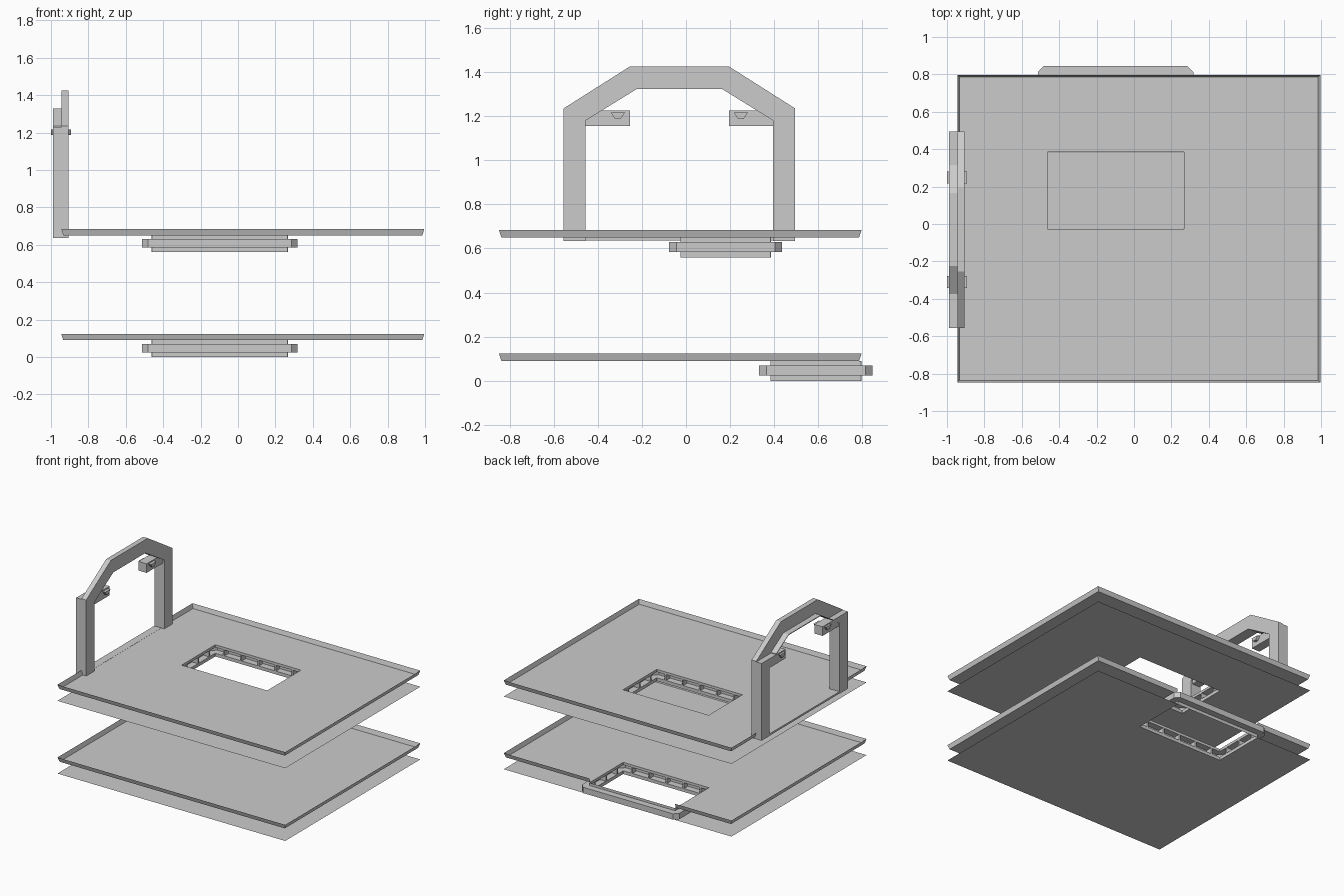
import bpy
import bmesh

cube = bpy.data.objects.get("Cube")
if cube:
    bpy.data.objects.remove(cube)

grey = bpy.data.materials.new("plain_grey")
grey.use_nodes = True
colour = (0.6, 0.6, 0.6, 1)
grey.diffuse_color = colour
grey.node_tree.nodes["Principled BSDF"].inputs["Base Color"].default_value = colour


def finish(name, bm, solid=True):
    if solid:
        bmesh.ops.recalc_face_normals(bm, faces=bm.faces[:])
    mesh = bpy.data.meshes.new(name)
    bm.to_mesh(mesh)
    bm.free()
    mesh.materials.append(grey)
    bpy.context.collection.objects.link(bpy.data.objects.new(name, mesh))


def quad(bm, *points):
    bm.faces.new([bm.verts.new(p) for p in points])


def prism(bm, profile, x0, x1):
    """Extrude a (y, z) outline along x."""
    ends = [[bm.verts.new((x, y, z)) for y, z in profile] for x in (x0, x1)]
    bm.faces.new(ends[0])
    bm.faces.new(ends[1])
    n = len(profile)
    for i in range(n):
        j = (i + 1) % n
        bm.faces.new((ends[0][i], ends[0][j], ends[1][j], ends[1][i]))


def box(bm, x0, x1, y0, y1, z0, z1):
    prism(bm, [(y0, z0), (y1, z0), (y1, z1), (y0, z1)], x0, x1)


def mirror(profile):
    return [(-0.06 - y, z) for y, z in profile]


def panel(bm, xs, ys, z, hole):
    """Flat sheet made of cells, leaving out the hole cell."""
    for i in range(len(xs) - 1):
        for j in range(len(ys) - 1):
            if (i, j) != hole:
                quad(bm, (xs[i], ys[j], z), (xs[i + 1], ys[j], z),
                     (xs[i + 1], ys[j + 1], z), (xs[i], ys[j + 1], z))


FLARE, RIM = 0.011, 0.034


def deck(prefix, xs, ys, z, hole, back_gap=(), left_gap=()):
    # floor with a rim flaring outward
    bm = bmesh.new()
    panel(bm, xs, ys, z, hole)

    def flare(x, y):
        fx = FLARE * ((x == xs[-1]) - (x == xs[0]))
        fy = FLARE * ((y == ys[-1]) - (y == ys[0]))
        return (x + fx, y + fy, z + RIM)

    def rim(a, b):
        quad(bm, (*a, z), (*b, z), flare(*b), flare(*a))

    for i in range(len(xs) - 1):
        rim((xs[i + 1], ys[0]), (xs[i], ys[0]))
        if i not in back_gap:
            rim((xs[i], ys[-1]), (xs[i + 1], ys[-1]))
    for j in range(len(ys) - 1):
        rim((xs[-1], ys[j + 1]), (xs[-1], ys[j]))
        if j not in left_gap:
            rim((xs[0], ys[j]), (xs[0], ys[j + 1]))
    bmesh.ops.remove_doubles(bm, verts=bm.verts[:], dist=0.0001)
    finish(prefix + "_floor", bm, False)

    # ceiling sheet below the floor
    bm = bmesh.new()
    wide_x = [xs[0] - FLARE, *xs[1:-1], xs[-1] + FLARE]
    wide_y = [ys[0] - FLARE, *ys[1:-1], ys[-1] + FLARE]
    panel(bm, wide_x, wide_y, z - 0.09, hole)
    bmesh.ops.remove_doubles(bm, verts=bm.verts[:], dist=0.0001)
    finish(prefix + "_ceiling", bm, False)


def hatch_frame(prefix, x0, x1, y0, y1, z):
    # channel running round the hatch, open to the inside
    bm = bmesh.new()

    def loop(out, cut, h):
        a, b, c, d = x0 - out, x1 + out, y0 - out, y1 + out
        pts = [(a + cut, c), (b - cut, c), (b, c + cut), (b, d - cut),
               (b - cut, d), (a + cut, d), (a, d - cut), (a, c + cut)]
        return [bm.verts.new((x, y, z + h)) for x, y in pts]

    rings = [loop(*r) for r in ((0, 0.002, 0.09), (0, 0.002, 0.07), (0.05, 0.032, 0.07),
                                (0.05, 0.032, 0.025), (0, 0.002, 0.025), (0, 0.002, 0))]
    for lo, hi in zip(rings, rings[1:]):
        for i in range(8):
            j = (i + 1) % 8
            bm.faces.new((lo[i], lo[j], hi[j], hi[i]))
    finish(prefix + "_hatch_frame", bm)

    # ribs inside the channel
    bm = bmesh.new()
    for k in range(5):
        x = x0 + (x1 - x0) * (k + 0.5) / 5
        for a, b in ((y0 - 0.045, y0), (y1, y1 + 0.045)):
            box(bm, x - 0.006, x + 0.006, a, b, z + 0.025, z + 0.07)
    for k in range(3):
        y = y0 + (y1 - y0) * (k + 0.5) / 3
        for a, b in ((x0 - 0.045, x0), (x1, x1 + 0.045)):
            box(bm, a, b, y - 0.006, y + 0.006, z + 0.025, z + 0.07)
    finish(prefix + "_hatch_ribs", bm)


# two decks
xs = [-0.934, -0.463, 0.267, 0.985]
deck("lower", xs, [-0.837, 0.382, 0.785], 0.09, (1, 1), back_gap=(1,))
deck("upper", xs, [-0.837, -0.55, -0.026, 0.385, 0.49, 0.785], 0.65, (1, 2), left_gap=(1, 2, 3))
hatch_frame("lower", -0.463, 0.267, 0.382, 0.795, 0)
hatch_frame("upper", -0.463, 0.267, -0.026, 0.385, 0.56)

# main gate arch
bm = bmesh.new()
outer = [(-0.555, 0.635), (-0.555, 1.235), (-0.255, 1.425)]
inner = [(-0.455, 0.635), (-0.455, 1.18), (-0.225, 1.322)]
prism(bm, outer + mirror(outer)[::-1] + mirror(inner) + inner[::-1], -0.945, -0.905)
finish("gate_arch", bm)

# outer gate posts
post = [(-0.555, 0.635), (-0.455, 0.635), (-0.455, 1.18), (-0.375, 1.23), (-0.555, 1.23)]
for side, shape in (("front", post), ("back", mirror(post))):
    bm = bmesh.new()
    prism(bm, shape, -0.99, -0.945)
    finish(side + "_gate_post", bm)

# lining of the gate opening
bm = bmesh.new()
under = [(-0.375, 1.23), (-0.225, 1.322)]
under = under + mirror(under)[::-1]
prism(bm, under + [(y, z + 0.006) for y, z in under[::-1]], -0.99, -0.945)
finish("gate_lining", bm)

# threshold
bm = bmesh.new()
box(bm, -0.99, -0.93, -0.455, 0.395, 0.637, 0.651)
finish("gate_threshold", bm)

# brackets with wedge pins
bracket = [(-0.46, 1.155), (-0.255, 1.155), (-0.255, 1.225), (-0.46, 1.225)]
pin = [(-0.322, 1.188), (-0.296, 1.188), (-0.277, 1.216), (-0.341, 1.216)]
for side, flip in (("front", lambda p: p), ("back", mirror)):
    bm = bmesh.new()
    prism(bm, flip(bracket), -0.985, -0.915)
    finish(side + "_bracket", bm)
    bm = bmesh.new()
    prism(bm, flip(pin), -1.0, -0.893)
    finish(side + "_pin", bm)
